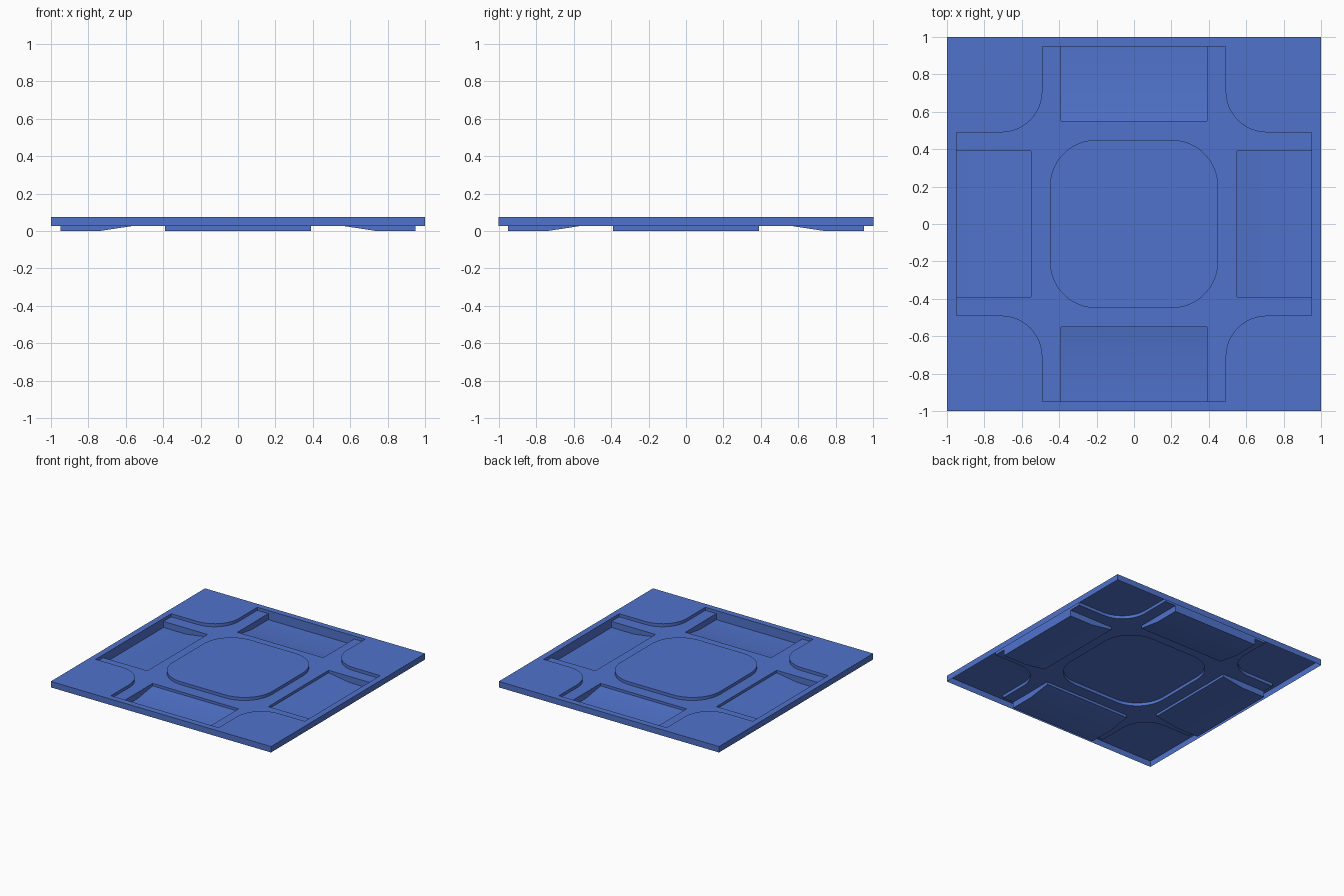
import bpy, bmesh, math

if "Cube" in bpy.data.objects:
    bpy.data.objects.remove(bpy.data.objects["Cube"])

TOP, FLOOR, SKIRT = 0.075, 0.05, 0.026      # raised level, recessed cross, bottom of rim
ARM, END, PW, P0 = 0.49, 0.95, 0.39, 0.55   # cross half width, cross end, pocket half width, pocket start
bm = bmesh.new()


def arc(cx, cy, r, a0, a1, n=12):
    return [(cx + r * math.cos(math.radians(a0 + (a1 - a0) * i / n)),
             cy + r * math.sin(math.radians(a0 + (a1 - a0) * i / n))) for i in range(n + 1)]


def turn(p, k):
    x, y = p[0], p[1]
    for _ in range(k):
        x, y = y, -x
    return (x, y) + tuple(p[2:])


def face(pts):
    return bm.faces.new([bm.verts.new(p) for p in pts])


def flat(pts, z):
    return face([(x, y, z) for x, y in pts])


def wall(pts, z0, z1):
    for a, b in zip(pts, pts[1:]):
        face([(*a, z0), (*b, z0), (*b, z1), (*a, z1)])


pad_arc = arc(0.71, 0.71, 0.22, 180, 270)
island_arc = arc(0.2, 0.2, 0.25, 90, 0)
profile = [(P0, 0.029), (0.74, 0.0), (END, 0.0)]
floor_outline, island_outline = [], []

for k in range(4):
    def R(pts):
        return [turn(p, k) for p in pts]

    # corner pad and rim strip
    flat(R([(1, ARM), (1, 1), (ARM, 1), (ARM, END)] + pad_arc + [(END, ARM)]), TOP)
    flat(R([(-ARM, 1), (ARM, 1), (ARM, END), (PW, END), (-PW, END), (-ARM, END)]), TOP)

    # outer skirt and step down to the recessed cross
    wall(R([(-1, 1), (-ARM, 1), (ARM, 1), (1, 1)]), SKIRT, TOP)
    wall(R([(-PW, END), (PW, END), (ARM, END)] + pad_arc + [(END, ARM), (END, PW)]), FLOOR, TOP)

    # sloping pocket
    for (y0, z0), (y1, z1) in zip(profile, profile[1:]):
        face(R([(-PW, y0, z0), (PW, y0, z0), (PW, y1, z1), (-PW, y1, z1)]))
    for x in (-PW, PW):
        face(R([(x, P0, FLOOR)] + [(x, y, z) for y, z in profile] + [(x, END, FLOOR)]))
    wall(R([(-PW, P0), (PW, P0)]), profile[0][1], FLOOR)
    wall(R([(-PW, END), (PW, END)]), 0.0, FLOOR)

    floor_outline += R([(PW, P0), (PW, END), (ARM, END)] + pad_arc
                       + [(END, ARM), (END, PW), (P0, PW)])
    island_outline += R(island_arc)

# central rounded island
flat(island_outline, TOP)
wall(island_outline + island_outline[:1], FLOOR, TOP)

# recessed cross floor around the island
edges = []
for loop in (floor_outline, island_outline):
    vs = [bm.verts.new((x, y, FLOOR)) for x, y in loop]
    edges += [bm.edges.new((vs[i - 1], vs[i])) for i in range(len(vs))]
bmesh.ops.triangle_fill(bm, use_beauty=True, use_dissolve=False, edges=edges, normal=(0, 0, 1))

# weld and face the shell upward
bmesh.ops.remove_doubles(bm, verts=bm.verts[:], dist=1e-4)
bmesh.ops.recalc_face_normals(bm, faces=bm.faces[:])
if sum(f.normal.z * f.calc_area() for f in bm.faces) < 0:
    bmesh.ops.reverse_faces(bm, faces=bm.faces[:])

mesh = bpy.data.meshes.new("floor_tile")
bm.to_mesh(mesh)
bm.free()
tile = bpy.data.objects.new("floor_tile", mesh)
bpy.context.collection.objects.link(tile)

mat = bpy.data.materials.new("tile_blue")
mat.diffuse_color = (0.08, 0.17, 0.60, 1)
mat.use_nodes = True
mat.node_tree.nodes["Principled BSDF"].inputs["Base Color"].default_value = mat.diffuse_color
mesh.materials.append(mat)

bpy.context.view_layer.objects.active = tile
tile.select_set(True)
bpy.ops.object.shade_smooth_by_angle(angle=math.radians(30))
